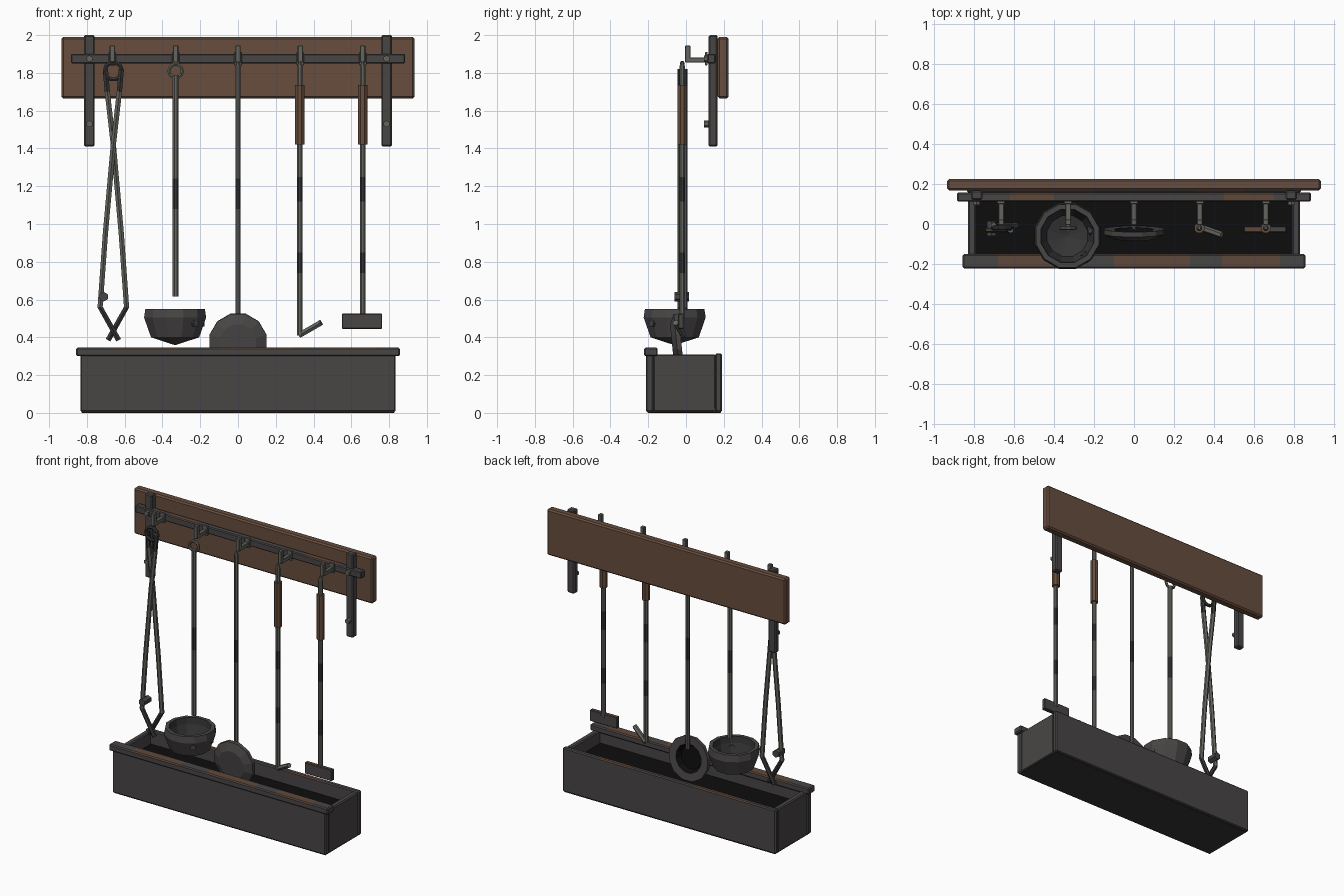
import bpy, bmesh, math
from mathutils import Vector

if "Cube" in bpy.data.objects:
    bpy.data.objects.remove(bpy.data.objects["Cube"])


def mat(name, c):
    m = bpy.data.materials.new(name)
    m.diffuse_color = (*c, 1)
    m.use_nodes = True
    m.node_tree.nodes["Principled BSDF"].inputs["Base Color"].default_value = m.diffuse_color
    return m


IRON = mat("dark_iron", (0.066, 0.060, 0.060))
STEEL = mat("worn_steel", (0.125, 0.125, 0.112))
SOOT = mat("soot_iron", (0.038, 0.036, 0.036))
WOOD = mat("brown_wood", (0.135, 0.075, 0.048))
RUST = mat("rust", (0.115, 0.066, 0.044))
BLACK = mat("black_water", (0.004, 0.004, 0.004))


def finish(bm, name, mats, bevel=0):
    bmesh.ops.recalc_face_normals(bm, faces=bm.faces)
    me = bpy.data.meshes.new(name)
    bm.to_mesh(me)
    bm.free()
    ob = bpy.data.objects.new(name, me)
    bpy.context.collection.objects.link(ob)
    for m in mats:
        me.materials.append(m)
    if bevel:
        b = ob.modifiers.new("bevel", 'BEVEL')
        b.width, b.segments, b.limit_method = bevel, 1, 'ANGLE'
    return ob


def box(name, x, y, z, m, bevel=0.007, patches=(), patch_mat=None):
    """Box from ranges; patches are x ranges whose top faces take patch_mat."""
    bm = bmesh.new()
    bmesh.ops.create_cube(bm, size=1)
    for v in bm.verts:
        v.co = Vector([r[0] + (c + 0.5) * (r[1] - r[0]) for r, c in zip((x, y, z), v.co)])
    for cut in [c for p in patches for c in p]:
        bmesh.ops.bisect_plane(bm, geom=bm.verts[:] + bm.edges[:] + bm.faces[:],
                               plane_co=(cut, 0, 0), plane_no=(1, 0, 0))
    bm.normal_update()
    for f in bm.faces:
        cx = f.calc_center_median().x
        if f.normal.z > 0.9 and any(a < cx < b for a, b in patches):
            f.material_index = 1
    return finish(bm, name, [m] + ([patch_mat] if patch_mat else []), bevel)


def tube(name, pts, r, m, sides=8, closed=False, dark=(), radii=None):
    """Rod along a path; dark lists z ranges that take the soot colour."""
    pts = [Vector(p) for p in pts]
    n = len(pts)
    bm = bmesh.new()
    rings = []
    for i, p in enumerate(pts):
        a = pts[i - 1] if i or closed else p
        b = pts[(i + 1) % n] if i < n - 1 or closed else p
        t = (b - a).normalized()
        ref = Vector((0, 1, 0)) if abs(t.y) < 0.9 else Vector((0, 0, 1))
        u = t.cross(ref).normalized()
        w = t.cross(u)
        rr = radii[i] if radii else r
        rings.append([bm.verts.new(p + rr * (u * math.cos(k) + w * math.sin(k)))
                      for k in [(j + 0.5) * math.tau / sides for j in range(sides)]])
    for i in range(n if closed else n - 1):
        A, B = rings[i], rings[(i + 1) % n]
        for j in range(sides):
            f = bm.faces.new((A[j], A[(j + 1) % sides], B[(j + 1) % sides], B[j]))
            if any(lo < f.calc_center_median().z < hi for lo, hi in dark):
                f.material_index = 1
    if not closed:
        bm.faces.new(rings[0])
        bm.faces.new(rings[-1])
    return finish(bm, name, [m, SOOT])


def lathe(name, profile, centre, mats, sides=12, axis='Z', tilt=0.0, inner_from=99):
    """Revolve (radius, height) points; segments from inner_from on use material 1."""
    bm = bmesh.new()
    rings = [[bm.verts.new((r * math.cos(k), r * math.sin(k), h))
              for k in [(j + 0.5) * math.tau / sides for j in range(sides)]] for r, h in profile]
    for i in range(len(rings) - 1):
        for j in range(sides):
            k = (j + 1) % sides
            f = bm.faces.new((rings[i][j], rings[i][k], rings[i + 1][k], rings[i + 1][j]))
            f.material_index = int(i >= inner_from)
    for ring, idx in ((rings[0], 0), (rings[-1], int(inner_from < 99))):
        bm.faces.new(ring).material_index = idx
    ob = finish(bm, name, mats)
    ob.location = centre
    if axis == 'Y':
        ob.rotation_euler.x = -math.pi / 2 + tilt
    return ob


def rivet(name, x, y0, y1, z, r, m=STEEL):
    return tube(name, [(x, y0, z), (x, y1, z)], r, m, sides=6)


def hang_ring(name, x, z, rad, thick, m):
    pts = [(x + rad * math.cos(i * math.tau / 10), -0.02, z + rad * math.sin(i * math.tau / 10))
           for i in range(10)]
    return tube(name, pts, thick, m, sides=6, closed=True)


# Wall board, uprights and rail
box("back_board", (-0.935, 0.935), (0.167, 0.225), (1.665, 1.99), WOOD, 0.01)
for s, side in ((-1, "left"), (1, "right")):
    x = s * 0.787
    box(f"{side}_upright", (x - 0.028, x + 0.028), (0.12, 0.167), (1.41, 2.0), IRON)
    for i, z in enumerate((1.875, 1.53)):
        rivet(f"{side}_upright_bolt_{i}", x, 0.122, 0.095, z, 0.018)
box("hook_rail", (-0.885, 0.885), (0.112, 0.157), (1.85, 1.9), IRON, 0.006,
    ((-0.62, -0.4), (0.45, 0.7)), RUST)

# Hooks on the rail
HOOK_X = (-0.665, -0.33, 0, 0.33, 0.66)
for i, x in enumerate(HOOK_X):
    box(f"hook_plate_{i}", (x - 0.02, x + 0.02), (0.1, 0.115), (1.84, 1.91), STEEL, 0.003)
    box(f"hook_arm_{i}", (x - 0.014, x + 0.014), (-0.005, 0.105), (1.855, 1.882), STEEL, 0.003)
    box(f"hook_tip_{i}", (x - 0.014, x + 0.014), (-0.005, 0.023), (1.86, 1.945), STEEL, 0.003)

# Trough
box("trough_front", (-0.835, 0.835), (-0.213, -0.173), (0.005, 0.325), IRON)
box("trough_back", (-0.835, 0.835), (0.155, 0.19), (0.005, 0.315), IRON, 0.007,
    ((-0.6, -0.2), (0.3, 0.55)), RUST)
for s, side in ((-1, "left"), (1, "right")):
    box(f"trough_{side}_end", sorted((s * 0.79, s * 0.83)), (-0.175, 0.157), (0.005, 0.31), IRON)
box("trough_floor", (-0.828, 0.828), (-0.205, 0.185), (0, 0.03), SOOT, 0.004)
box("trough_water", (-0.792, 0.792), (-0.175, 0.157), (0.03, 0.22), BLACK, 0)
box("front_rim", (-0.857, 0.857), (-0.222, -0.15), (0.3, 0.345), IRON, 0.007,
    ((-0.68, -0.3), (-0.1, 0.28), (0.44, 0.73)), RUST)

# Tongs: two crossing bars with bent jaws
tx = -0.66
hang_ring("tongs_ring", tx, 1.81, 0.046, 0.012, SOOT)
for s, side, y in ((-1, "left", -0.03), (1, "right", -0.008)):
    c = tx
    tube(f"tongs_{side}_bar",
         [(c - s * 0.042, y, 1.82), (c - s * 0.032, y, 1.70), (c, y, 1.42), (c + s * 0.042, y, 0.95),
          (c + s * 0.07, y, 0.56), (c - s * 0.028, y, 0.385)], 0.016, STEEL, 6,
         dark=((1.7, 1.85), (0.3, 0.5)))
rivet("tongs_rivet", -0.712, -0.06, 0.015, 0.615, 0.026, IRON)

# Ladle: ring, rod, faceted bowl
hang_ring("ladle_ring", -0.33, 1.81, 0.036, 0.01, STEEL)
tube("ladle_rod", [(-0.33, -0.02, z) for z in (1.785, 1.24, 1.08, 0.615)], 0.017, STEEL,
     dark=((1.08, 1.24),))
lathe("ladle_bowl", [(0.005, 0.36), (0.132, 0.40), (0.17, 0.505), (0.163, 0.55), (0.137, 0.55),
                     (0.132, 0.505), (0.105, 0.43), (0.005, 0.405)],
      (-0.333, -0.06, 0), [IRON, SOOT], inner_from=4)
for i, (x, y) in enumerate(((-0.235, -0.17), (-0.2, -0.03))):
    d = Vector((x + 0.333, y + 0.06, 0)).normalized() * 0.02
    p = Vector((x, y, 0.475))
    tube(f"bowl_rivet_{i}", [p - d * 1.5, p + d], 0.02, IRON, 6)

# Skimmer: rod and shallow dish open at the back
tube("skimmer_rod", [(0, -0.02, z) for z in (1.86, 1.84, 1.24, 1.08, 0.45)], 0.014, STEEL,
     dark=((1.08, 1.24),), radii=(0.006, 0.014, 0.014, 0.014, 0.014))
lathe("skimmer_dish", [(0.1, -0.035), (0.155, -0.01), (0.155, 0.015), (0.1, 0.012), (0.08, -0.02)],
      (0, -0.04, 0.375), [IRON, BLACK], axis='Y', tilt=0.1, inner_from=3)

# Poker and rake: rods with wooden grips
for x, name, low in ((0.327, "poker", 0.41), (0.66, "rake", 0.5)):
    zs = (1.86, 1.835, 1.25, 1.12, 0.85, 0.74, low)
    tube(f"{name}_rod", [(x, -0.02, z) for z in zs], 0.015, STEEL,
         dark=((1.12, 1.25), (0.74, 0.85)), radii=[0.007] + [0.0155] * 6)
    tube(f"{name}_grip", [(x, -0.02, z) for z in (1.735, 1.42)], 0.027, WOOD, 8)
tube("poker_tip", [(0.325, -0.015, 0.412), (0.44, -0.055, 0.478)], 0.017, STEEL, 6)
box("rake_head", (0.55, 0.763), (-0.042, -0.012), (0.445, 0.525), IRON, 0.004,
    ((0.555, 0.64),), RUST)
